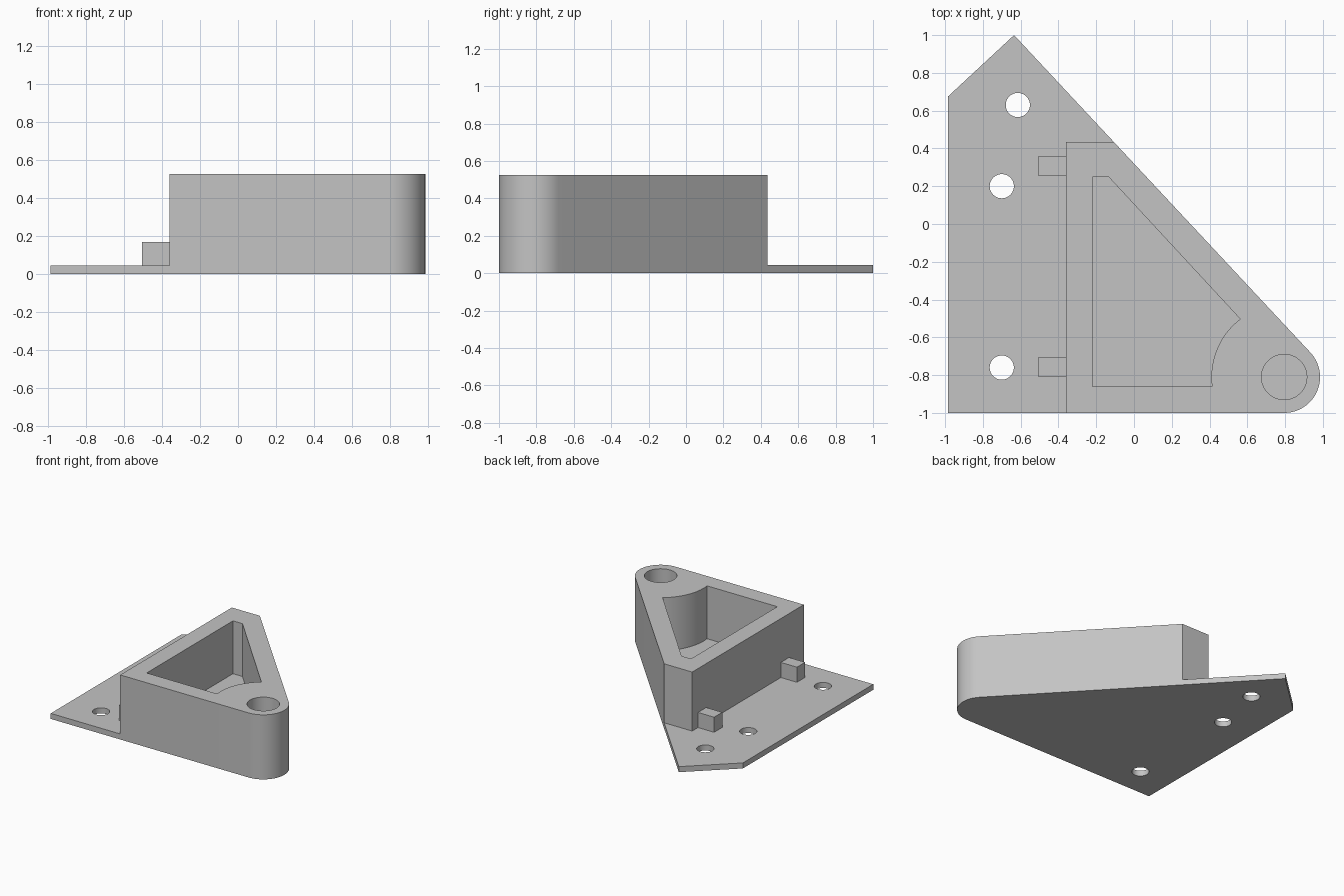
import bpy, bmesh, math
from mathutils import Vector

cube = bpy.data.objects.get("Cube")
if cube:
    bpy.data.objects.remove(cube, do_unlink=True)

PLATE_TOP, BODY_TOP, FLOOR = 0.045, 0.525, 0.095
PIVOT = Vector((0.795, -0.81))
NOSE_R, BORE_R, RELIEF_R = 0.19, 0.12, 0.385
APEX = Vector((-0.635, 1.0))

grey = bpy.data.materials.new("plain grey")
grey.use_nodes = True
colour = (0.55, 0.55, 0.55, 1)
grey.diffuse_color = colour
grey.node_tree.nodes["Principled BSDF"].inputs["Base Color"].default_value = colour


def arc(centre, radius, start, end, steps):
    """Points along an arc, angles in radians."""
    angles = [start + (end - start) * i / steps for i in range(steps + 1)]
    return [(centre[0] + radius * math.cos(a), centre[1] + radius * math.sin(a))
            for a in angles]


def prism(name, outline, z0, z1):
    """Extrude a flat counter-clockwise outline from z0 to z1."""
    bm = bmesh.new()
    face = bm.faces.new([bm.verts.new((x, y, z0)) for x, y in outline])
    top = bmesh.ops.extrude_face_region(bm, geom=[face])["geom"]
    bmesh.ops.translate(bm, vec=(0, 0, z1 - z0),
                        verts=[v for v in top if isinstance(v, bmesh.types.BMVert)])
    bmesh.ops.recalc_face_normals(bm, faces=bm.faces)
    mesh = bpy.data.meshes.new(name)
    bm.to_mesh(mesh)
    bm.free()
    mesh.materials.append(grey)
    obj = bpy.data.objects.new(name, mesh)
    bpy.context.collection.objects.link(obj)
    return obj


def cylinder(name, centre, radius, z0, z1):
    return prism(name, arc(centre, radius, 0, math.tau, 48)[:-1], z0, z1)


def combine(target, other, operation):
    """Apply a boolean, then remove the helper."""
    mod = target.modifiers.new(other.name, 'BOOLEAN')
    mod.operation, mod.solver, mod.object = operation, 'EXACT', other
    bpy.context.view_layer.objects.active = target
    bpy.ops.object.modifier_apply(modifier=mod.name)
    bpy.data.objects.remove(other, do_unlink=True)


# Rounded nose, ending where the sloping side is tangent to it
to_apex = APEX - PIVOT
tangent = math.atan2(to_apex.y, to_apex.x) - math.acos(NOSE_R / to_apex.length)
nose = arc(PIVOT, NOSE_R, -math.pi / 2, tangent, 32)
tangent_point = Vector(nose[-1])


def slope_x(y):
    t = (y - APEX.y) / (tangent_point.y - APEX.y)
    return APEX.x + t * (tangent_point.x - APEX.x)


# Base plate and the tall body
bracket = prism("bracket", [(-0.985, -1)] + nose + [APEX, (-0.985, 0.675)], 0, PLATE_TOP)
body = prism("body", [(-0.36, -1)] + nose + [(slope_x(0.435), 0.435), (-0.36, 0.435)],
             0, BODY_TOP)
combine(bracket, body, 'UNION')

# Triangular pocket with a curved wall around the bore
low = math.pi + math.asin(0.05 / RELIEF_R)
high = math.atan2(-0.5 - PIVOT.y, 0.56 - PIVOT.x)
relief = arc(PIVOT, RELIEF_R, low, high, 24)
pocket = prism("pocket", [(-0.22, -0.86)] + relief + [(-0.135, 0.25), (-0.22, 0.25)],
               FLOOR, BODY_TOP + 0.1)
combine(bracket, pocket, 'DIFFERENCE')

# Blind bore and screw holes
combine(bracket, cylinder("bore", PIVOT, BORE_R, FLOOR, BODY_TOP + 0.1), 'DIFFERENCE')
for centre in ((-0.615, 0.63), (-0.7, 0.2), (-0.7, -0.76)):
    combine(bracket, cylinder("screw_hole", centre, 0.064, -0.1, 0.2), 'DIFFERENCE')

# Clean up coplanar splits and shade
bm = bmesh.new()
bm.from_mesh(bracket.data)
bmesh.ops.remove_doubles(bm, verts=bm.verts, dist=0.0001)
bmesh.ops.dissolve_limit(bm, angle_limit=0.01, verts=bm.verts, edges=bm.edges)
bm.to_mesh(bracket.data)
bm.free()
bpy.ops.object.select_all(action='DESELECT')
bracket.select_set(True)
bpy.context.view_layer.objects.active = bracket
bpy.ops.object.shade_smooth_by_angle(angle=math.radians(30))

# Two locating tabs against the body wall
for name, y in (("back_tab", 0.255), ("front_tab", -0.81)):
    prism(name, [(-0.505, y), (-0.36, y), (-0.36, y + 0.105), (-0.505, y + 0.105)],
          PLATE_TOP, 0.168)
